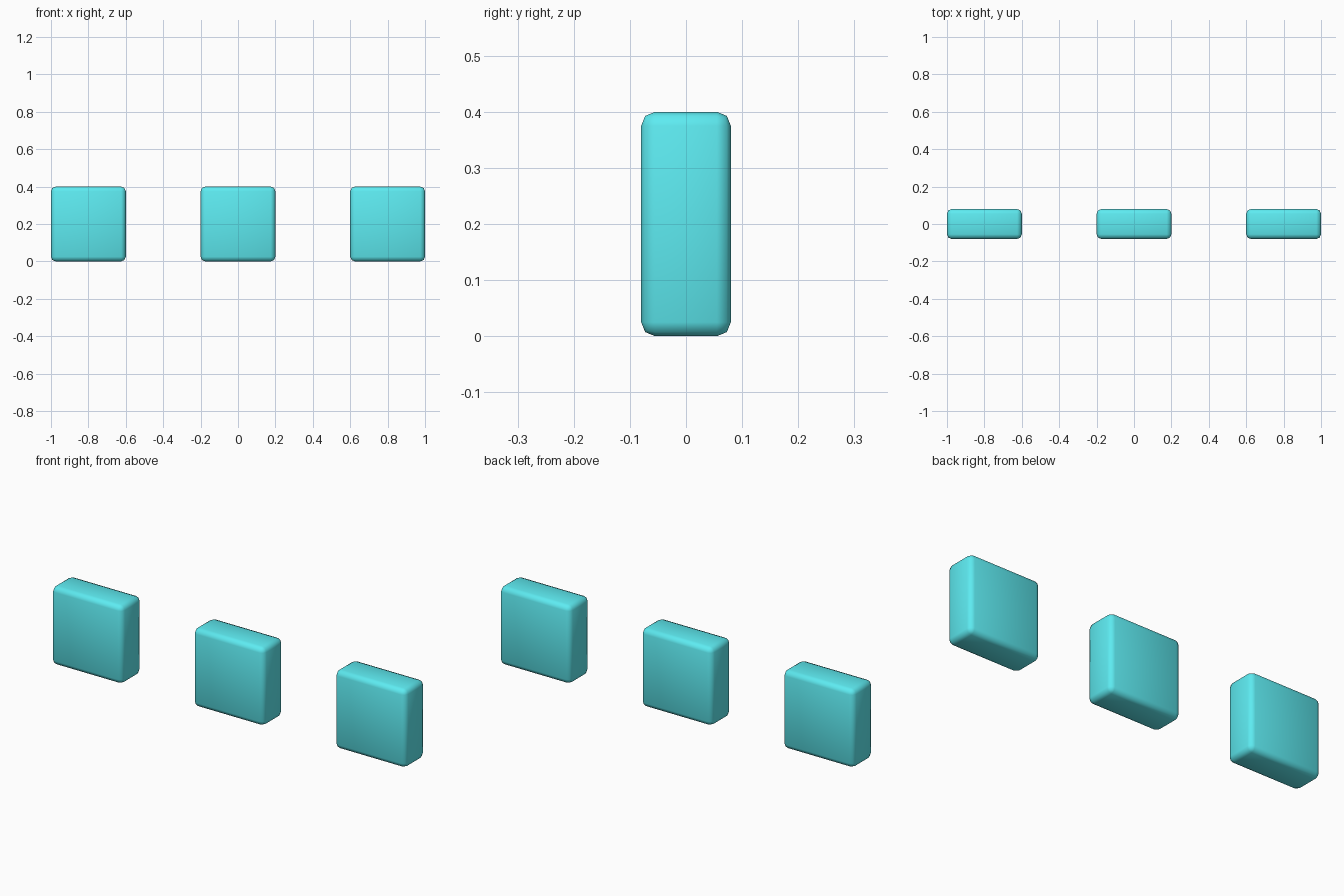
import bpy

if "Cube" in bpy.data.objects:
    bpy.data.objects.remove(bpy.data.objects["Cube"])

# Shared cyan material
cyan = bpy.data.materials.new("cyan")
cyan.diffuse_color = (0.11, 0.83, 0.88, 1)
cyan.use_nodes = True
cyan.node_tree.nodes["Principled BSDF"].inputs["Base Color"].default_value = cyan.diffuse_color


def rounded_block(name, x):
    """Upright slab with softly rounded edges, standing on the ground."""
    bpy.ops.mesh.primitive_cube_add(size=1, location=(x, 0, 0.2))
    block = bpy.context.object
    block.name = name
    block.scale = (0.4, 0.16, 0.4)
    bpy.ops.object.transform_apply(location=False, rotation=False, scale=True)
    bevel = block.modifiers.new("rounded_edges", 'BEVEL')
    bevel.width = 0.025
    bevel.segments = 2
    bevel.limit_method = 'NONE'
    block.data.materials.append(cyan)
    bpy.ops.object.shade_smooth()


# Row of three identical blocks
for name, x in (("left_block", -0.8), ("middle_block", 0), ("right_block", 0.8)):
    rounded_block(name, x)
